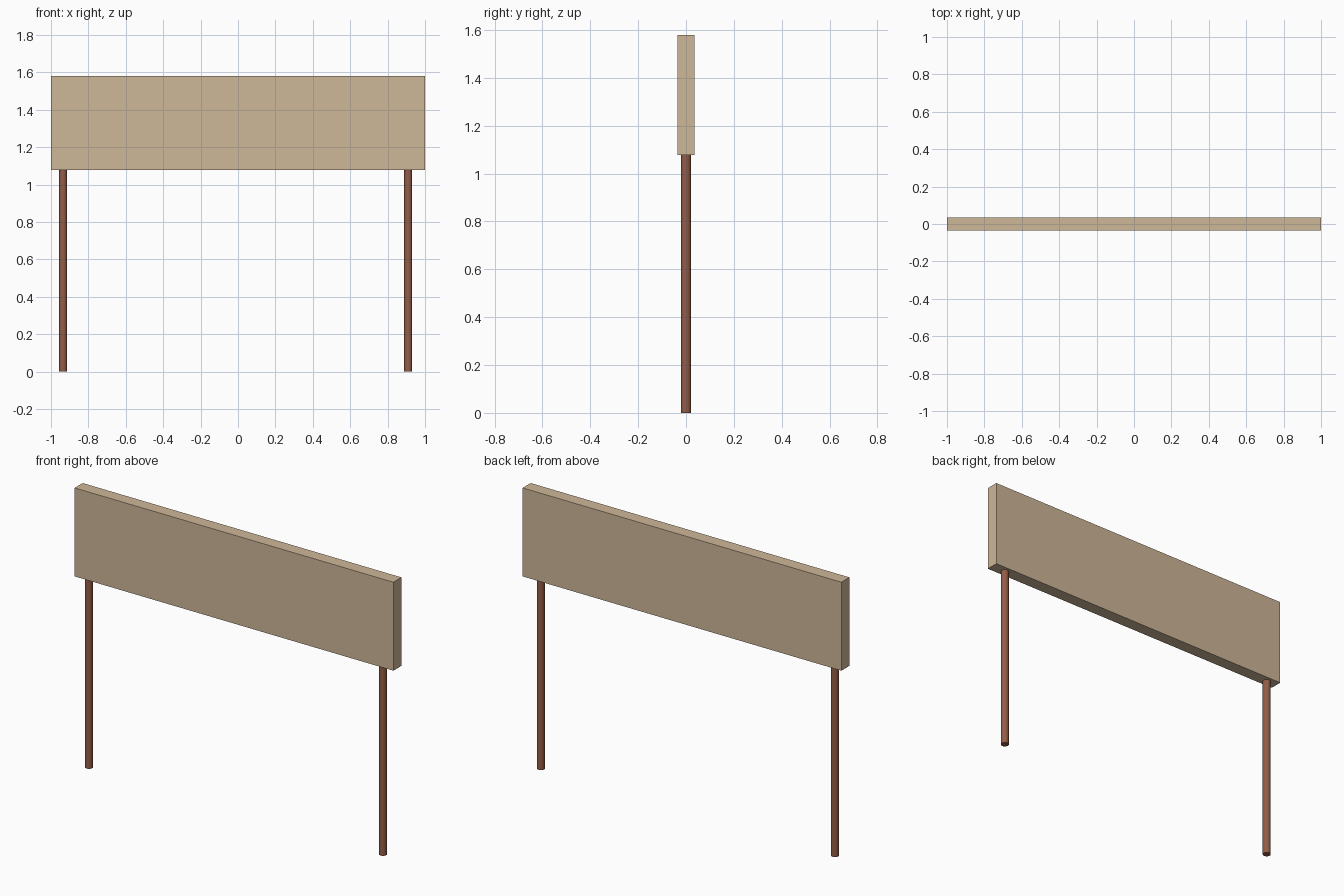
import bpy

if "Cube" in bpy.data.objects:
    bpy.data.objects.remove(bpy.data.objects["Cube"])


def material(name, srgb):
    m = bpy.data.materials.new(name)
    lin = [((c / 255 + 0.055) / 1.055) ** 2.4 for c in srgb]
    m.diffuse_color = (*lin, 1)
    m.use_nodes = True
    m.node_tree.nodes["Principled BSDF"].inputs["Base Color"].default_value = m.diffuse_color
    return m


tan = material("tan_board", (206, 183, 152))
brown = material("brown_post", (147, 93, 71))

BOARD_BOTTOM, BOARD_TOP = 1.078, 1.58

# Sign board
bpy.ops.mesh.primitive_cube_add(size=1, location=(0, 0, (BOARD_BOTTOM + BOARD_TOP) / 2))
board = bpy.context.object
board.name = "board"
board.scale = (2, 0.072, BOARD_TOP - BOARD_BOTTOM)
bpy.ops.object.transform_apply(location=False, rotation=False, scale=True)
board.data.materials.append(tan)

# Round posts, standing slightly off symmetric under the board
for name, x in (("left_post", -0.935), ("right_post", 0.91)):
    bpy.ops.mesh.primitive_cylinder_add(vertices=32, radius=0.0215, depth=BOARD_BOTTOM,
                                        location=(x, 0, BOARD_BOTTOM / 2))
    post = bpy.context.object
    post.name = name
    post.data.materials.append(brown)
    bpy.ops.object.shade_smooth_by_angle()
